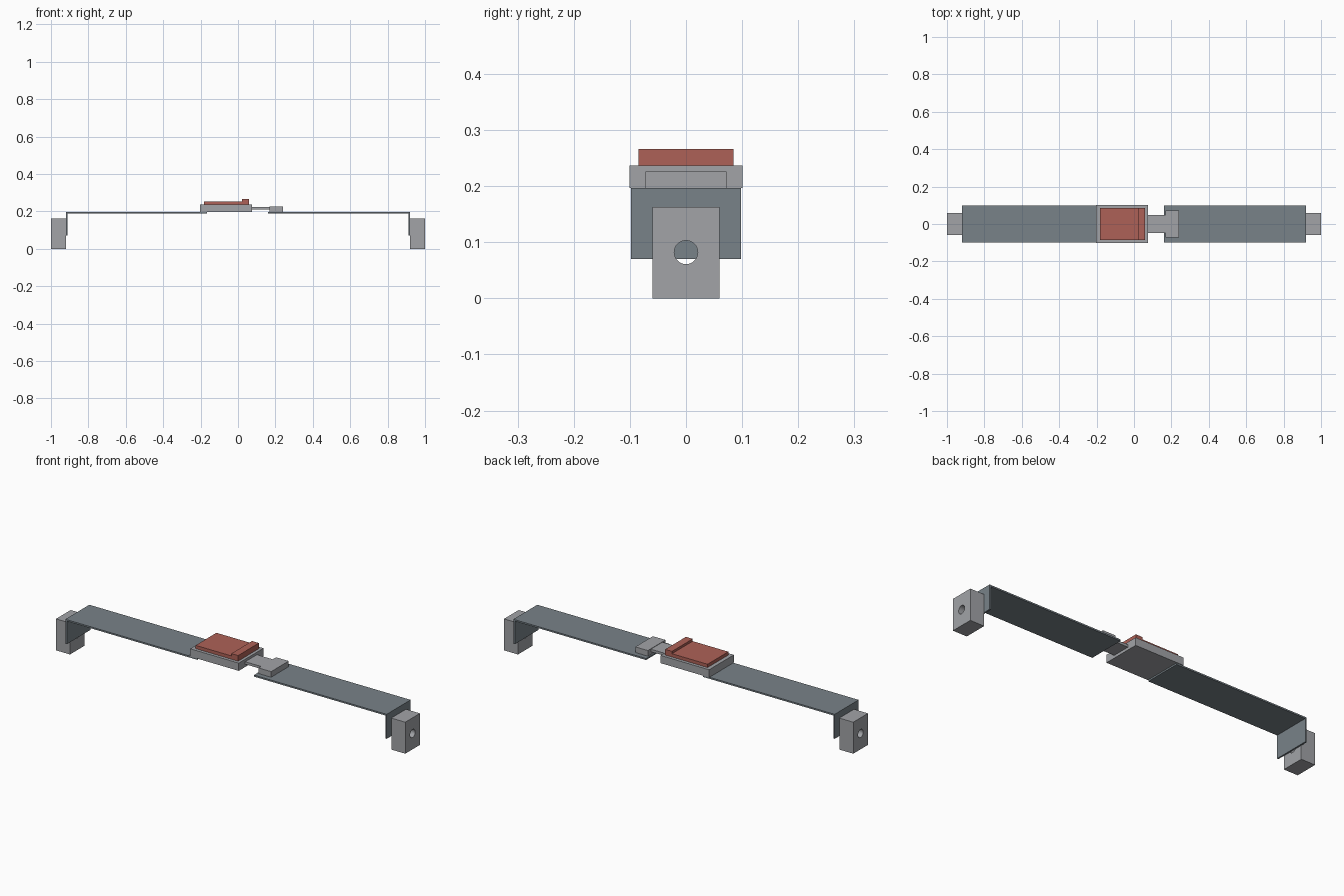
import bpy, bmesh, math
from mathutils import Matrix

if "Cube" in bpy.data.objects:
    bpy.data.objects.remove(bpy.data.objects["Cube"])


def material(name, rgb):
    m = bpy.data.materials.new(name)
    m.diffuse_color = (*rgb, 1)
    m.use_nodes = True
    m.node_tree.nodes["Principled BSDF"].inputs["Base Color"].default_value = m.diffuse_color
    return m


METAL = material("grey metal", (0.36, 0.37, 0.39))
WEBBING = material("slate webbing", (0.19, 0.225, 0.25))
RED = material("red button", (0.42, 0.12, 0.095))


def prism(name, profile, half_y, mat):
    """Extrude an (x, z) outline symmetrically along y."""
    bm = bmesh.new()
    face = bm.faces.new([bm.verts.new((x, -half_y, z)) for x, z in profile])
    ext = bmesh.ops.extrude_face_region(bm, geom=[face])["geom"]
    verts = [v for v in ext if isinstance(v, bmesh.types.BMVert)]
    bmesh.ops.translate(bm, verts=verts, vec=(0, 2 * half_y, 0))
    bmesh.ops.recalc_face_normals(bm, faces=bm.faces[:])
    me = bpy.data.meshes.new(name)
    bm.to_mesh(me)
    bm.free()
    me.materials.append(mat)
    ob = bpy.data.objects.new(name, me)
    bpy.context.collection.objects.link(ob)
    return ob


def box(name, x0, x1, z0, z1, half_y, mat):
    return prism(name, [(x0, z0), (x1, z0), (x1, z1), (x0, z1)], half_y, mat)


# Anchor blocks with a bolt hole, and the folded straps
bpy.ops.mesh.primitive_cylinder_add(vertices=32, radius=0.021, depth=3,
                                    location=(0, 0, 0.082),
                                    rotation=(0, math.pi / 2, 0))
cutter = bpy.context.object
cutter.name = "hole_cutter"
cutter.hide_render = True
cutter.data.materials.append(METAL)

for side, s, inner in (("left", -1, 0.165), ("right", 1, 0.16)):
    block = box(side + "_anchor", s * 0.92, s * 1.0, 0, 0.163, 0.06, METAL)
    mod = block.modifiers.new("bolt hole", "BOOLEAN")
    mod.operation = "DIFFERENCE"
    mod.solver = "EXACT"
    mod.object = cutter
    bpy.context.view_layer.update()
    dg = bpy.context.evaluated_depsgraph_get()
    cut = bpy.data.meshes.new_from_object(block.evaluated_get(dg))
    block.modifiers.clear()
    block.data = cut
    prism(side + "_strap",
          [(s * x, z) for x, z in ((inner, 0.197), (0.92, 0.197), (0.92, 0.07),
                                   (0.912, 0.07), (0.912, 0.189), (inner, 0.189))],
          0.098, WEBBING)
bpy.data.objects.remove(cutter)

# Buckle body
box("buckle_body", -0.203, 0.075, 0.197, 0.237, 0.101, METAL)

# Release button with raised lip
prism("release_button",
      [(-0.183, 0.237), (0.06, 0.237), (0.06, 0.266), (0.021, 0.266),
       (0.021, 0.254), (-0.183, 0.254)], 0.085, RED)

# Latch tongue and its grip
box("latch_tongue", 0.07, 0.172, 0.211, 0.224, 0.048, METAL)
box("tongue_grip", 0.168, 0.24, 0.197, 0.226, 0.072, METAL)
